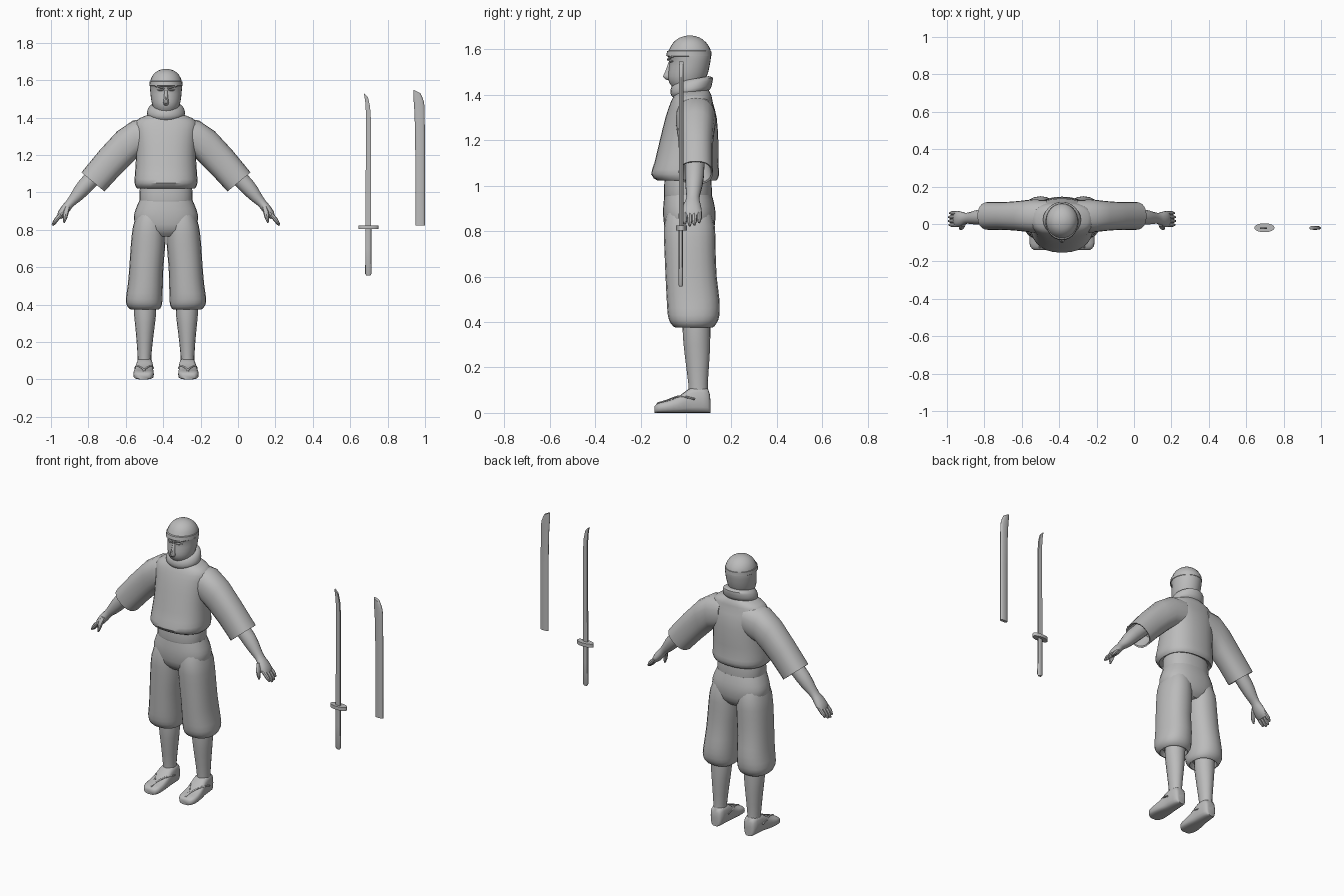
import bpy, bmesh, math
from mathutils import Vector as V

CX = -0.385  # figure centre line
grey = bpy.data.materials.new("plain_grey")
grey.diffuse_color = (0.5, 0.5, 0.5, 1)


def finish(name, bm, angle=40):
    bmesh.ops.recalc_face_normals(bm, faces=bm.faces)
    me = bpy.data.meshes.new(name)
    bm.to_mesh(me)
    bm.free()
    me.materials.append(grey)
    ob = bpy.data.objects.new(name, me)
    bpy.context.collection.objects.link(ob)
    bpy.ops.object.select_all(action='DESELECT')
    ob.select_set(True)
    bpy.context.view_layer.objects.active = ob
    bpy.ops.object.shade_smooth_by_angle(angle=math.radians(angle))
    return ob


def ring(c, u, v, p=1.0, n=20):
    """Closed superellipse section around c with half axes u and v."""
    pts = []
    for i in range(n):
        a = 2 * math.pi * i / n
        ca, sa = math.cos(a), math.sin(a)
        pts.append(V(c) + V(u) * math.copysign(abs(ca) ** p, ca)
                   + V(v) * math.copysign(abs(sa) ** p, sa))
    return pts


def loft(name, rings, steps=2, angle=40):
    """Skin sections, with smooth in-between sections."""
    full = []
    for i in range(len(rings) - 1):
        r0, r1 = rings[max(i - 1, 0)], rings[i]
        r2, r3 = rings[i + 1], rings[min(i + 2, len(rings) - 1)]
        for k in range(steps):
            t = k / steps
            full.append([b + 0.5 * t * ((c - a) + t * (2 * a - 5 * b + 4 * c - d + t * (3 * (b - c) + d - a)))
                         for a, b, c, d in zip(r0, r1, r2, r3)])
    full.append(rings[-1])
    bm = bmesh.new()
    vs = [[bm.verts.new(p) for p in r] for r in full]
    n = len(vs[0])
    for a, b in zip(vs, vs[1:]):
        for i in range(n):
            bm.faces.new((a[i], a[(i + 1) % n], b[(i + 1) % n], b[i]))
    bm.faces.new(vs[0])
    bm.faces.new(vs[-1])
    return finish(name, bm, angle)


def level(rows, x=CX, s=1, p=1.0, n=20):
    """Horizontal sections from rows of (z, x offset, half width, y front, y back)."""
    return [ring((x + s * o, (f + b) / 2, z), (w, 0, 0), (0, (b - f) / 2, 0), p, n)
            for z, o, w, f, b in rows]


def limb(s, rows, n=12):
    """Sections of a limb from rows of (x offset, z, y, half thickness, half depth)."""
    out = []
    for i, (o, z, y, t, d) in enumerate(rows):
        a, b = rows[max(i - 1, 0)], rows[min(i + 1, len(rows) - 1)]
        k = V((s * (b[0] - a[0]), 0, b[1] - a[1])).normalized()
        out.append(ring((CX + s * o, y, z), (k.z * t, 0, -k.x * t), (0, d, 0), 1, n))
    return out


def slab(name, outline, y, half):
    """Flat outline in x and z given thickness along y."""
    bm = bmesh.new()
    f = [bm.verts.new((x, y - half, z)) for x, z in outline]
    b = [bm.verts.new((x, y + half, z)) for x, z in outline]
    n = len(f)
    bm.faces.new(f)
    bm.faces.new(b)
    for i in range(n):
        bm.faces.new((f[i], f[(i + 1) % n], b[(i + 1) % n], b[i]))
    return finish(name, bm, 30)


# hooded head
loft("head", level([(1.40, 0, .06, -.03, .08), (1.435, 0, .062, -.062, .08),
                    (1.465, 0, .072, -.078, .085), (1.50, 0, .08, -.078, .098),
                    (1.55, 0, .085, -.072, .108), (1.575, 0, .086, -.082, .11),
                    (1.60, 0, .083, -.073, .107), (1.63, 0, .068, -.055, .088),
                    (1.651, 0, .042, -.028, .06), (1.66, 0, .012, .005, .027)], n=28))
# nose, eyes and brows
loft("nose", level([(1.465, 0, .008, -.085, -.06), (1.478, 0, .015, -.102, -.06),
                    (1.50, 0, .012, -.093, -.06), (1.545, 0, .008, -.076, -.06)], n=10))
for s in (-1, 1):
    loft("eye", [ring((CX + s * x, y, 1.547), (0, r, 0), (0, 0, r * .7), 1, 10)
                 for x, y, r in ((.014, -.07, .003), (.03, -.066, .008), (.048, -.057, .003))])
    loft("brow", [ring((CX + s * x, y, z), (0, .006, 0), (0, 0, .005), 1, 8)
                  for x, y, z in ((.008, -.078, 1.554), (.032, -.073, 1.562), (.058, -.058, 1.569))])
# hood edge above the eyes
loft("forehead_band", level([(1.566, 0, .082, -.077, .104), (1.571, 0, .0885, -.087, .112),
                             (1.592, 0, .087, -.083, .111), (1.597, 0, .08, -.07, .1)], n=28), 1)

# neck scarf, lower at the front
scarf = level([(1.40, 0, .085, -.055, .095), (1.415, 0, .1, -.066, .11),
               (1.437, 0, .1, -.068, .116), (1.458, 0, .09, -.06, .118),
               (1.468, 0, .076, -.045, .1)], n=24)
for r in scarf:
    for p in r:
        p.z += (p.y - .025) * .18
loft("neck_scarf", scarf)

# tunic body and waist sash
loft("tunic", level([(1.035, 0, .135, -.09, .11), (1.022, 0, .155, -.125, .133),
                     (1.05, 0, .168, -.153, .146), (1.10, 0, .166, -.139, .142),
                     (1.20, 0, .160, -.115, .142), (1.30, 0, .165, -.09, .135),
                     (1.365, 0, .168, -.068, .118), (1.397, 0, .14, -.052, .112),
                     (1.42, 0, .08, -.035, .1)], p=.85, n=28))
loft("waist_sash", level([(.945, 0, .138, -.094, .112), (.96, 0, .142, -.097, .114),
                          (1.02, 0, .14, -.095, .112), (1.04, 0, .135, -.09, .108)], p=.85, n=28))

# trousers: hips, then one baggy leg per side
loft("trouser_hips", level([(.765, 0, .10, -.06, .09), (.80, 0, .15, -.09, .12),
                            (.86, 0, .172, -.10, .13), (.91, 0, .162, -.10, .126),
                            (.958, 0, .142, -.095, .114)], p=.85, n=28))

for s in (-1, 1):
    loft("trouser_leg", level([(.405, .113, .066, -.03, .105), (.375, .113, .076, -.045, .115),
                               (.395, .116, .093, -.068, .135), (.43, .117, .098, -.08, .147),
                               (.50, .111, .094, -.085, .147), (.60, .105, .091, -.09, .135),
                               (.72, .096, .092, -.095, .13), (.82, .090, .086, -.097, .127),
                               (.90, .08, .07, -.08, .105)], s=s, p=.88))
    loft("shin", level([(.07, .115, .036, .012, .098), (.13, .115, .037, .01, .096),
                        (.25, .113, .048, -.005, .104), (.34, .112, .058, -.014, .107),
                        (.42, .112, .06, -.015, .107)], s=s, n=16))
    # foot, flat underneath
    loft("shoe", [ring((CX + s * o, y, h / 2), (w, 0, 0), (0, 0, h / 2), .6, 16)
                  for y, o, w, h in ((.107, .113, .022, .06), (.096, .113, .037, .108),
                                     (.05, .114, .044, .116), (.012, .115, .046, .106),
                                     (-.03, .118, .051, .074), (-.08, .12, .055, .054),
                                     (-.12, .12, .05, .044), (-.138, .12, .032, .03))], 2, 50)
    # crossing sandal straps
    for side in (-1, 1):
        loft("shoe_strap", [ring((CX + s * (.117 + side * x), y, z), (.005, 0, 0), (0, .002, .004), 1, 8)
                            for x, y, z in ((0, -.128, .042), (.004, -.085, .055), (.03, -.04, .072),
                                            (.044, .0, .07), (.047, .04, .06))])

    # wide sleeve, open at the cuff
    cuts = ((.08, 1.395, .08, 1.21, .085), (.175, 1.385, .155, 1.185, .088),
            (.26, 1.328, .20, 1.14, .080), (.355, 1.225, .255, 1.085, .074),
            (.452, 1.107, .329, 1.005, .075), (.442, 1.104, .333, 1.013, .068),
            (.37, 1.19, .28, 1.09, .05))
    loft("sleeve", [ring((CX + s * (a + c) / 2, .043, (b + d) / 2),
                         (s * (a - c) / 2, 0, (b - d) / 2), (0, w, 0), .85, 20)
                    for a, b, c, d, w in cuts], 1)
    # forearm and palm
    loft("forearm", limb(s, [(.31, 1.16, .04, .045, .045), (.43, 1.037, .037, .043, .042),
                             (.48, .978, .033, .033, .034), (.512, .943, .03, .024, .029),
                             (.535, .915, .027, .025, .038), (.558, .885, .026, .022, .044),
                             (.572, .864, .026, .013, .038)], 14))
    # four fingers and a thumb
    for i, tip in enumerate((.008, 0, .003, .014)):
        y = -.005 + i * .021
        loft("finger", limb(s, [(.552, .892, y, .011, .011), (.58, .862, y, .012, .012),
                                (.597 - tip / 2, .838 + tip, y, .010, .010),
                                (.607 - tip / 2, .823 + tip, y, .005, .005)], 8))
    loft("thumb", limb(s, [(.525, .925, .0, .012, .012), (.535, .895, -.014, .015, .014),
                           (.54, .865, -.022, .012, .011), (.546, .838, -.024, .005, .005)], 8))

# sword
slab("sword_blade", [(.682, .81), (.710, .81), (.710, 1.40), (.706, 1.46), (.695, 1.508),
                     (.673, 1.53), (.681, 1.48), (.684, 1.42)], -.023, .005)
loft("sword_guard", level([(z, 0, .054, -.044, .004) for z in (.803, .824)], x=.697, n=24), 1)
loft("sword_grip", level([(z, 0, w, -.023 - w * .6, -.023 + w * .6) for z, w in
                          ((.555, .011), (.565, .017), (.70, .016), (.81, .016))], x=.697, p=.8, n=12), 1)

# scabbard, with a slanted rounded tip
loft("scabbard", [ring((x, -.021, z), (w, 0, tilt), (0, .010, 0), .8, 12)
                  for x, z, w, tilt in ((.974, .822, .026, 0), (.974, .88, .0255, 0),
                                        (.9735, 1.2, .0255, 0), (.971, 1.42, .027, 0),
                                        (.965, 1.50, .028, -.012), (.956, 1.54, .018, -.009))], 2, 45)
